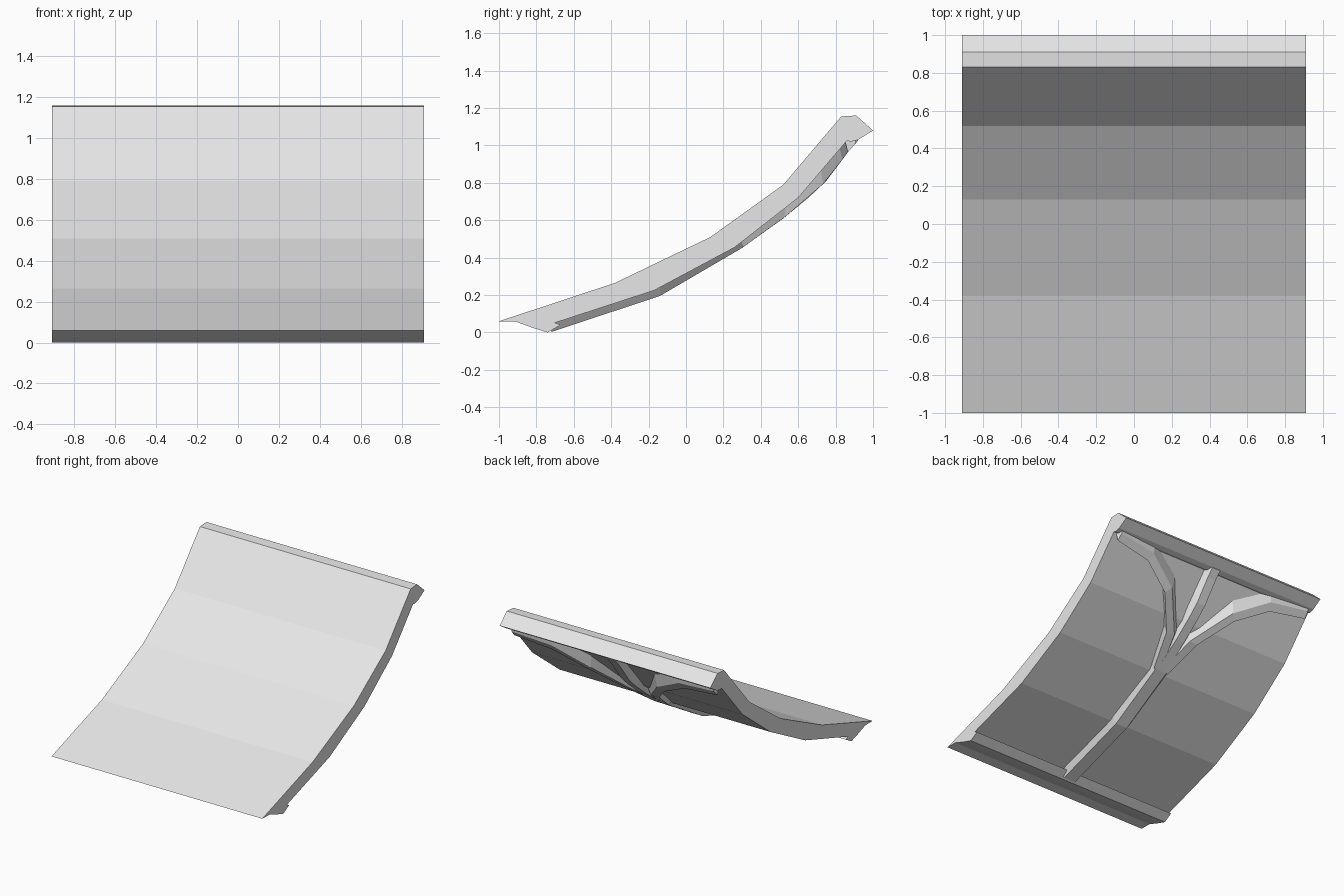
import bpy
import bmesh

cube = bpy.data.objects.get("Cube")
if cube:
    bpy.data.objects.remove(cube, do_unlink=True)

grey = bpy.data.materials.new("light_grey")
grey.use_nodes = True
grey.diffuse_color = (0.8, 0.8, 0.8, 1)
grey.node_tree.nodes["Principled BSDF"].inputs["Base Color"].default_value = (0.8, 0.8, 0.8, 1)

HALF = 0.91
# Side outlines as (y, z): panel underside and rib underside
UNDER = [(-0.70, 0.052), (-0.17, 0.225), (0.26, 0.455), (0.60, 0.72), (0.86, 1.025)]
RIB = [(-0.72, 0.003), (-0.11, 0.205), (0.30, 0.452), (0.52, 0.61),
       (0.66, 0.725), (0.75, 0.81), (0.87, 0.97), (0.92, 1.025)]
TOP = [(0.88, 1.02), (0.92, 1.03), (1.0, 1.08), (0.91, 1.16), (0.83, 1.155),
       (0.52, 0.79), (0.13, 0.51), (-0.38, 0.265), (-1.0, 0.06)]
LOWER_LIP = [(-0.91, 0.058), (-0.82, 0.025), (-0.74, 0.0), (-0.67, 0.04)]


def height(line, y):
    """Height of an outline at y, extended past its ends."""
    for (y0, z0), (y1, z1) in zip(line, line[1:]):
        if y <= y1:
            break
    return z0 + (z1 - z0) * (y - y0) / (y1 - y0)


def loft(name, rings):
    """Join matching rings into a closed solid."""
    bm = bmesh.new()
    loops = [[bm.verts.new(p) for p in ring] for ring in rings]
    for a, b in zip(loops, loops[1:]):
        n = len(a)
        for i in range(n):
            j = (i + 1) % n
            bm.faces.new((a[i], a[j], b[j], b[i]))
    bm.faces.new(loops[0])
    bm.faces.new(loops[-1][::-1])
    bmesh.ops.recalc_face_normals(bm, faces=bm.faces)
    mesh = bpy.data.meshes.new(name)
    bm.to_mesh(mesh)
    bm.free()
    mesh.materials.append(grey)
    obj = bpy.data.objects.new(name, mesh)
    bpy.context.scene.collection.objects.link(obj)
    return obj


def rib(name, sections, taper=0.22):
    """Tapered rib following the underside; sections hold its two base edges."""
    rings = []
    for (ax, ay), (bx, by) in sections:
        dx, dy = (bx - ax) * taper, (by - ay) * taper
        low = [(ax + dx, ay + dy), (bx - dx, by - dy)]
        ring = [(x, y, height(UNDER, y) + 0.012) for x, y in ((ax, ay), (bx, by))]
        ring += [(x, y, height(RIB, y)) for x, y in reversed(low)]
        rings.append(ring)
    return loft(name, rings)


# Curved panel with a hooked lip along each end
outline = UNDER + TOP + LOWER_LIP
loft("curved_panel", [[(x, y, z) for y, z in outline] for x in (-HALF, HALF)])

# Central trunk rib and the straight spoke above it
rib("trunk_rib", [((0.09, y), (-0.09, y)) for y in (-0.72, -0.14, 0.3)])
rib("middle_spoke", [((0.065, y), (-0.065, y)) for y in (0.3, 0.52, 0.66, 0.75, 0.87, 0.92)])

# Curved branch to each upper corner
branch = rib("curved_branch", [((0.09, 0.30), (-0.02, 0.30)), ((0.17, 0.53), (0.045, 0.54)),
                               ((0.34, 0.72), (0.27, 0.78)), ((0.58, 0.82), (0.54, 0.89)),
                               ((0.88, 0.85), (0.87, 0.92))])
mirror = branch.modifiers.new("mirror", "MIRROR")
mirror.use_axis[0] = True
mirror.use_mirror_merge = False
